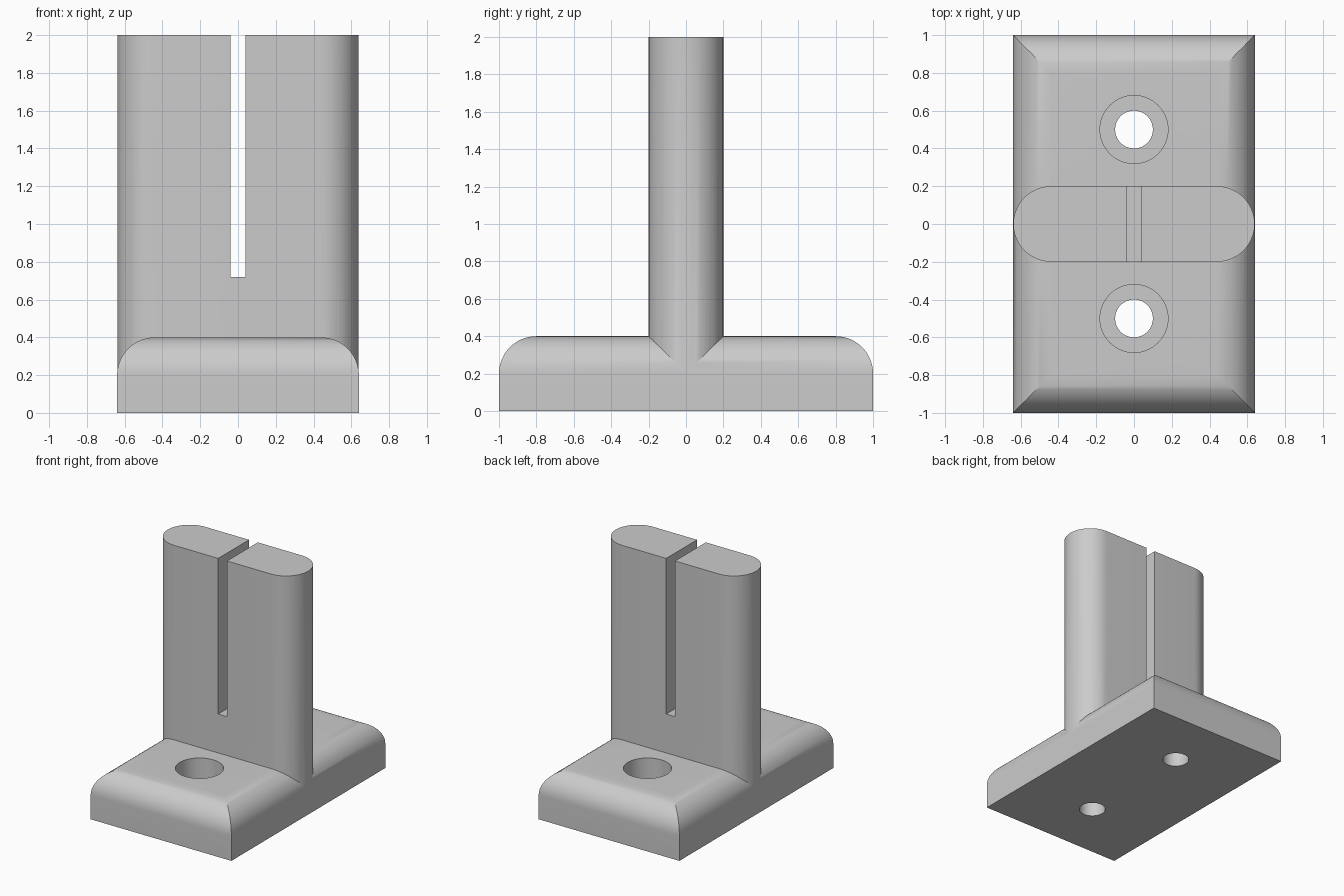
import bpy, bmesh, math

cube = bpy.data.objects.get("Cube")
if cube:
    bpy.data.objects.remove(cube, do_unlink=True)

HALF_X, HALF_Y = 0.64, 1.0
BASE_H, FILLET = 0.4, 0.2
POST_R, TOP = 0.2, 2.0

grey = bpy.data.materials.new("plain grey")
grey.use_nodes = True
colour = (0.6, 0.6, 0.6, 1)
grey.diffuse_color = colour
grey.node_tree.nodes["Principled BSDF"].inputs["Base Color"].default_value = colour


def loft(name, rings):
    """Closed solid skinned through a stack of matching rings."""
    bm = bmesh.new()
    loops = [[bm.verts.new(p) for p in ring] for ring in rings]
    n = len(loops[0])
    for low, high in zip(loops, loops[1:]):
        for i in range(n):
            j = (i + 1) % n
            bm.faces.new((low[i], low[j], high[j], high[i]))
    bm.faces.new(loops[0][::-1])
    bm.faces.new(loops[-1])
    mesh = bpy.data.meshes.new(name)
    bm.to_mesh(mesh)
    bm.free()
    mesh.materials.append(grey)
    obj = bpy.data.objects.new(name, mesh)
    bpy.context.collection.objects.link(obj)
    return obj


def rectangle(hx, hy, z):
    return [(-hx, -hy, z), (hx, -hy, z), (hx, hy, z), (-hx, hy, z)]


def circle(r, y, z, n=64):
    return [(r * math.cos(math.tau * i / n), y + r * math.sin(math.tau * i / n), z)
            for i in range(n)]


def stadium(hx, r, z, n=24):
    pts = []
    for side in (1, -1):
        for i in range(n + 1):
            a = math.pi * (i / n - 0.5)
            pts.append((side * (hx - r + r * math.cos(a)), side * r * math.sin(a), z))
    return pts


def combine(target, other, operation):
    mod = target.modifiers.new(operation.title(), 'BOOLEAN')
    mod.operation = operation
    mod.solver = 'EXACT'
    mod.object = other
    bpy.context.view_layer.objects.active = target
    bpy.ops.object.modifier_apply(modifier=mod.name)
    bpy.data.objects.remove(other, do_unlink=True)


# Base plate with rounded, mitred upper edges
rings = [rectangle(HALF_X, HALF_Y, 0)]
STEPS = 16
for i in range(STEPS + 1):
    a = math.pi / 2 * i / STEPS
    inset = FILLET * (1 - math.cos(a))
    rings.append(rectangle(HALF_X - inset, HALF_Y - inset,
                           BASE_H - FILLET + FILLET * math.sin(a)))
bracket = loft("slotted_bracket", rings)

# Upright post with round ends, sunk into the base
post_x = HALF_X - 0.001
post = loft("post", [stadium(post_x, POST_R, 0.1), stadium(post_x, POST_R, TOP)])
combine(bracket, post, 'UNION')

# Slot down the middle of the post
slot = loft("slot_cutter", [rectangle(0.04, 0.5, 0.72), rectangle(0.04, 0.5, 2.2)])
combine(bracket, slot, 'DIFFERENCE')

# Counterbored screw holes in front of and behind the post
for y in (-0.5, 0.5):
    for radius, bottom in ((0.1, -0.1), (0.18, 0.2)):
        hole = loft("hole_cutter", [circle(radius, y, bottom), circle(radius, y, 0.6)])
        combine(bracket, hole, 'DIFFERENCE')

# Smooth curves, keep the hard edges
bpy.ops.object.select_all(action='DESELECT')
bracket.select_set(True)
bpy.context.view_layer.objects.active = bracket
bpy.ops.object.shade_smooth_by_angle(angle=math.radians(25))
